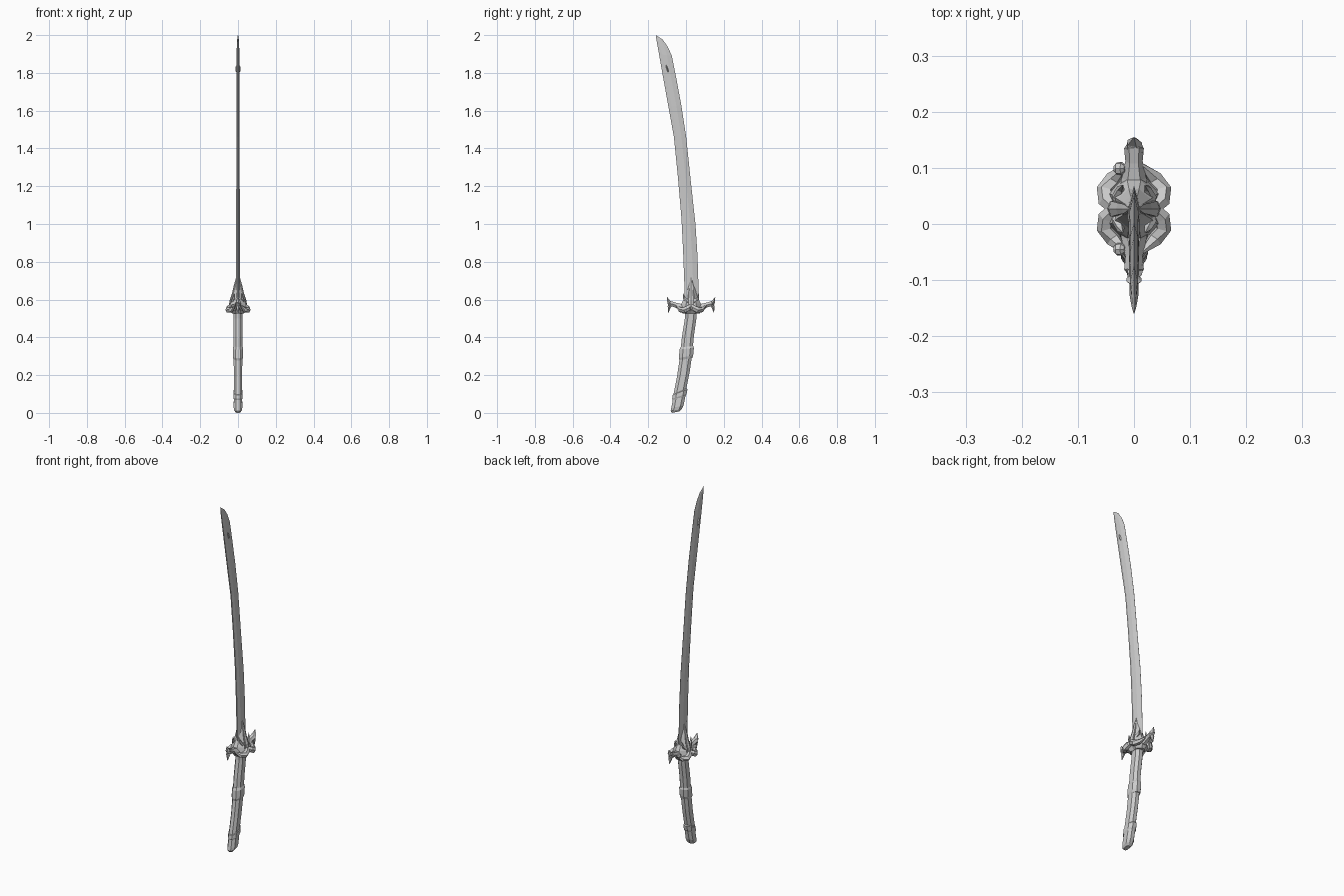
import bpy, math
from mathutils import Vector

GY = 0.027  # guard centre along y


def make(name, verts, faces):
    me = bpy.data.meshes.new(name)
    me.from_pydata([tuple(v) for v in verts], [], faces)
    me.update()
    ob = bpy.data.objects.new(name, me)
    bpy.context.collection.objects.link(ob)
    return ob


def skin(rings):
    n = len(rings[0])
    verts = [v for r in rings for v in r]
    faces = [(i*n + j, i*n + (j+1) % n, (i+1)*n + (j+1) % n, (i+1)*n + j)
             for i in range(len(rings)-1) for j in range(n)]
    faces += [tuple(range(n))[::-1], tuple(range(len(verts)-n, len(verts)))]
    return verts, faces


def loft(name, stations, half):
    """stations: (front y, front z, back y, back z, half thickness); half: (t, x) outline on +x."""
    outline = [(t, x) for t, x in half] + [(t, -x) for t, x in reversed(half)]
    rings = [[(x*h, y0 + (y1-y0)*t, z0 + (z1-z0)*t) for t, x in outline]
             for y0, z0, y1, z1, h in stations]
    return make(name, *skin(rings))


def tube(name, pts, radii, sides=6, flat=1.0, sx=1, sy=1):
    """Faceted tapering tube; x and y are mirrored by sx, sy around the guard centre."""
    P = [Vector((x*sx, GY + y*sy, z)) for x, y, z in pts]
    rings = []
    for i, p in enumerate(P):
        d = (P[min(i+1, len(P)-1)] - P[max(i-1, 0)]).normalized()
        ref = Vector((1, 0, 0)) if abs(d.x) < 0.8 else Vector((0, 0, 1))
        v = d.cross(ref).normalized()
        u = v.cross(d)
        rings.append([p + (u*flat*math.cos(a) + v*math.sin(a))*radii[i]
                      for a in (2*math.pi*k/sides for k in range(sides))])
    return make(name, *skin(rings))


# Blade: narrow spine bevel on the front, wide bevel to the cutting edge at the back
loft("blade", [
    (-0.010, 0.55, 0.064, 0.55, 0.011),
    (-0.008, 0.66, 0.067, 0.64, 0.011),
    (-0.015, 0.85, 0.061, 0.83, 0.010),
    (-0.024, 1.03, 0.050, 1.00, 0.010),
    (-0.043, 1.25, 0.026, 1.22, 0.009),
    (-0.064, 1.46, 0.001, 1.46, 0.009),
    (-0.093, 1.62, -0.025, 1.63, 0.009),
    (-0.120, 1.77, -0.053, 1.78, 0.008),
    (-0.143, 1.90, -0.075, 1.89, 0.008),
    (-0.152, 1.95, -0.095, 1.935, 0.006),
    (-0.157, 1.98, -0.122, 1.975, 0.004),
    (-0.160, 2.00, -0.156, 1.998, 0.001),
], [(0, 0.3), (0.25, 1), (0.62, 0.8), (1, 0.04)])

# Small raised sliver near the tip
loft("blade_stud", [
    (-0.109, 1.85, -0.107, 1.85, 0.004),
    (-0.108, 1.835, -0.097, 1.83, 0.013),
    (-0.100, 1.81, -0.092, 1.81, 0.013),
    (-0.095, 1.795, -0.093, 1.795, 0.004),
], [(0, 0.5), (0.5, 1), (1, 0.5)])

# Grip and its two collars
octagon = [(0, 0.45), (0.25, 1), (0.75, 1), (1, 0.45)]
loft("grip", [
    (-0.004, 0.57, 0.060, 0.57, 0.023),
    (-0.006, 0.50, 0.055, 0.50, 0.023),
    (-0.022, 0.40, 0.042, 0.41, 0.023),
    (-0.033, 0.29, 0.034, 0.32, 0.023),
    (-0.048, 0.19, 0.020, 0.22, 0.022),
    (-0.068, 0.09, 0.000, 0.12, 0.022),
], octagon)
loft("middle_collar", [
    (-0.028, 0.35, 0.038, 0.355, 0.022),
    (-0.034, 0.335, 0.042, 0.345, 0.027),
    (-0.038, 0.29, 0.038, 0.305, 0.027),
    (-0.034, 0.275, 0.033, 0.29, 0.022),
], octagon)
loft("pommel", [
    (-0.064, 0.10, 0.003, 0.13, 0.021),
    (-0.070, 0.095, 0.008, 0.125, 0.025),
    (-0.073, 0.075, 0.003, 0.10, 0.025),
    (-0.070, 0.068, -0.003, 0.09, 0.022),
    (-0.078, 0.025, -0.013, 0.04, 0.023),
    (-0.081, 0.010, -0.023, 0.020, 0.020),
    (-0.074, 0.000, -0.036, 0.008, 0.012),
], octagon)

# Guard body wrapping the blade base
loft("guard_core", [
    (-0.018, 0.525, 0.072, 0.525, 0.028),
    (-0.030, 0.545, 0.084, 0.545, 0.048),
    (-0.024, 0.580, 0.078, 0.580, 0.040),
    (-0.008, 0.610, 0.062, 0.610, 0.030),
    (0.004, 0.650, 0.050, 0.650, 0.020),
    (0.018, 0.690, 0.038, 0.690, 0.014),
    (0.026, 0.720, 0.032, 0.720, 0.006),
], [(0, 0.3), (0.25, 1), (0.5, 0.8), (0.75, 1), (1, 0.3)])

for sy in (1, -1):
    end = "back" if sy == 1 else "front"
    # Arm flaring into an upper and a lower claw
    tube(end + "_arm", [(0, 0.02, 0.555), (0, 0.055, 0.56), (0, 0.085, 0.572),
                        (0, 0.108, 0.578), (0, 0.122, 0.572)],
         [0.026, 0.020, 0.014, 0.016, 0.007], 6, 1.1, 1, sy)
    tube(end + "_upper_claw", [(0, 0.102, 0.574), (0, 0.118, 0.588), (0, 0.127, 0.613)],
         [0.012, 0.010, 0.001], 5, 1.4, 1, sy)
    tube(end + "_lower_claw", [(0, 0.100, 0.580), (0, 0.116, 0.562), (0, 0.121, 0.530)],
         [0.012, 0.009, 0.001], 5, 1.3, 1, sy)
    for sx in (1, -1):
        tag = end + ("_right" if sx == 1 else "_left")
        # Scrolled lobe bulging to the side
        tube(tag + "_lobe", [(0.034, 0, 0.565), (0.048, 0.014, 0.555), (0.050, 0.034, 0.545),
                             (0.036, 0.056, 0.545), (0.014, 0.078, 0.568)],
             [0.013, 0.016, 0.017, 0.014, 0.004], 6, 1, sx, sy)
        # Horn curling up beside the blade
        tube(tag + "_horn", [(0.026, 0.006, 0.580), (0.030, 0.022, 0.590),
                             (0.024, 0.036, 0.606), (0.020, 0.042, 0.632)],
             [0.012, 0.010, 0.007, 0.001], 5, 1, sx, sy)
    # Round bead on the left face only
    tube(end + "_bead", [(-0.016, 0.072, 0.568), (-0.022, 0.072, 0.566),
                         (-0.031, 0.072, 0.564), (-0.036, 0.072, 0.563)],
         [0.006, 0.012, 0.011, 0.005], 7, 1, 1, sy)

# Pointed leaf on each face of the blade
for sx in (1, -1):
    tube("right_leaf" if sx == 1 else "left_leaf",
         [(0.040, 0, 0.555), (0.036, 0, 0.590), (0.025, 0, 0.630), (0.016, 0, 0.675), (0.008, 0, 0.722)],
         [0.014, 0.016, 0.012, 0.010, 0.001], 6, 0.6, sx, 1)
